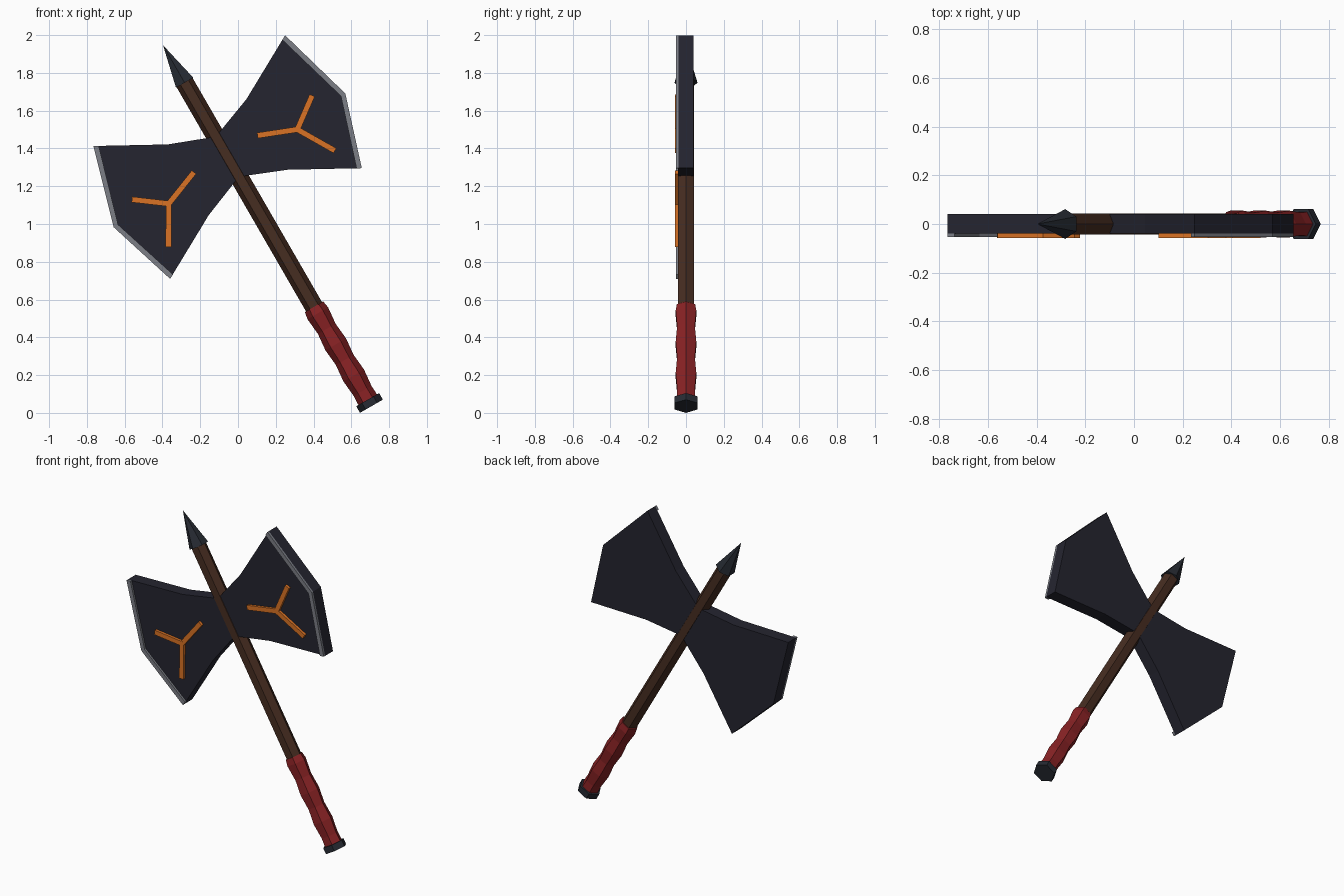
import bpy, bmesh, math
from mathutils import Matrix, Vector

if "Cube" in bpy.data.objects:
    bpy.data.objects.remove(bpy.data.objects["Cube"])

# The axe is modelled upright (haft along z), then leaned 30 degrees
LEAN = Matrix.Translation((0.545, 0, 0.315)) @ Matrix.Rotation(math.radians(-30), 4, 'Y')


def material(name, rgb):
    m = bpy.data.materials.new(name)
    m.diffuse_color = (*rgb, 1)
    m.use_nodes = True
    m.node_tree.nodes["Principled BSDF"].inputs["Base Color"].default_value = m.diffuse_color
    return m


DARK = material("dark_steel", (0.018, 0.018, 0.029))
IRON = material("black_iron", (0.020, 0.024, 0.033))
EDGE = material("honed_edge", (0.20, 0.21, 0.24))
WOOD = material("brown_wood", (0.062, 0.026, 0.015))
RED = material("red_leather", (0.25, 0.016, 0.018))
GLOW = material("orange_rune", (0.70, 0.17, 0.018))


def finish(name, bm, mat):
    bmesh.ops.recalc_face_normals(bm, faces=bm.faces)
    bm.transform(LEAN)
    me = bpy.data.meshes.new(name)
    bm.to_mesh(me)
    bm.free()
    me.materials.append(mat)
    ob = bpy.data.objects.new(name, me)
    bpy.context.collection.objects.link(ob)
    return ob


def hex_turned(name, rings, mat, turn=0):
    """Six-sided shape from (height, radius) rings; radius 0 makes a point."""
    bm = bmesh.new()
    loops = []
    for z, r in rings:
        n = 6 if r else 1
        loops.append([bm.verts.new((r * math.cos(turn + i * math.pi / 3),
                                    r * math.sin(turn + i * math.pi / 3), z))
                      for i in range(n)])
    for a, b in zip(loops, loops[1:]):
        for i in range(6):
            j = (i + 1) % 6
            if len(b) == 1:
                bm.faces.new((a[i], a[j], b[0]))
            else:
                bm.faces.new((a[i], a[j], b[j], b[i]))
    for ring in (loops[0], loops[-1]):
        if len(ring) == 6:
            bm.faces.new(ring)
    return finish(name, bm, mat)


def add_plate(bm, outline, y0, y1):
    """Extrude an (x, z) outline from y0 to y1."""
    face = bm.faces.new([bm.verts.new((x, y0, z)) for x, z in outline])
    ext = bmesh.ops.extrude_face_region(bm, geom=[face])["geom"]
    verts = [v for v in ext if isinstance(v, bmesh.types.BMVert)]
    bmesh.ops.translate(bm, verts=verts, vec=(0, y1 - y0, 0))


# Haft, spike, grip and pommel
hex_turned("haft", [(0.25, 0.049), (1.66, 0.049)], WOOD)
hex_turned("spike", [(1.655, 0.061), (1.884, 0)], IRON, math.pi / 6)
hex_turned("grip", [(-0.29, 0.057), (-0.23, 0.054), (-0.135, 0.063), (-0.04, 0.054),
                    (0.055, 0.063), (0.15, 0.054), (0.245, 0.063), (0.285, 0.056)], RED)
hex_turned("pommel", [(-0.323, 0.07), (-0.283, 0.07)], IRON)

# Double blade: one half outline mirrored through the haft
half = [(0, 1.325), (0.24, 1.416), (0.586, 1.606), (0.708, 1.18),
        (0.586, 0.794), (0.24, 0.984), (0, 1.08)]
bm = bmesh.new()
add_plate(bm, half + [(-x, z) for x, z in reversed(half[1:-1])], -0.04, 0.041)
finish("double_blade", bm, DARK)

# Honed edges and three-armed runes on the front of each blade
outer = half[2:5]
inner = [(0.561, 0.806), (0.681, 1.18), (0.561, 1.593)]
centre = Vector((0.393, 1.142))
arms = [Vector(p) for p in ((0.194, 1.22), (0.551, 1.259), (0.509, 0.945))]
for side, sign in (("left", -1), ("right", 1)):
    bm = bmesh.new()
    add_plate(bm, [(sign * x, z) for x, z in outer + inner], -0.039, -0.054)
    finish(side + "_honed_edge", bm, EDGE)

    bm = bmesh.new()
    for k, tip in enumerate(arms):
        d = (tip - centre).normalized()
        w = Vector((-d.y, d.x)) * 0.015
        start = centre - d * 0.008
        quad = [start + w, tip + w, tip - w, start - w]
        add_plate(bm, [(sign * p.x, p.y) for p in quad], -0.039, -0.057 - 0.0004 * k)
    finish(side + "_rune", bm, GLOW)
